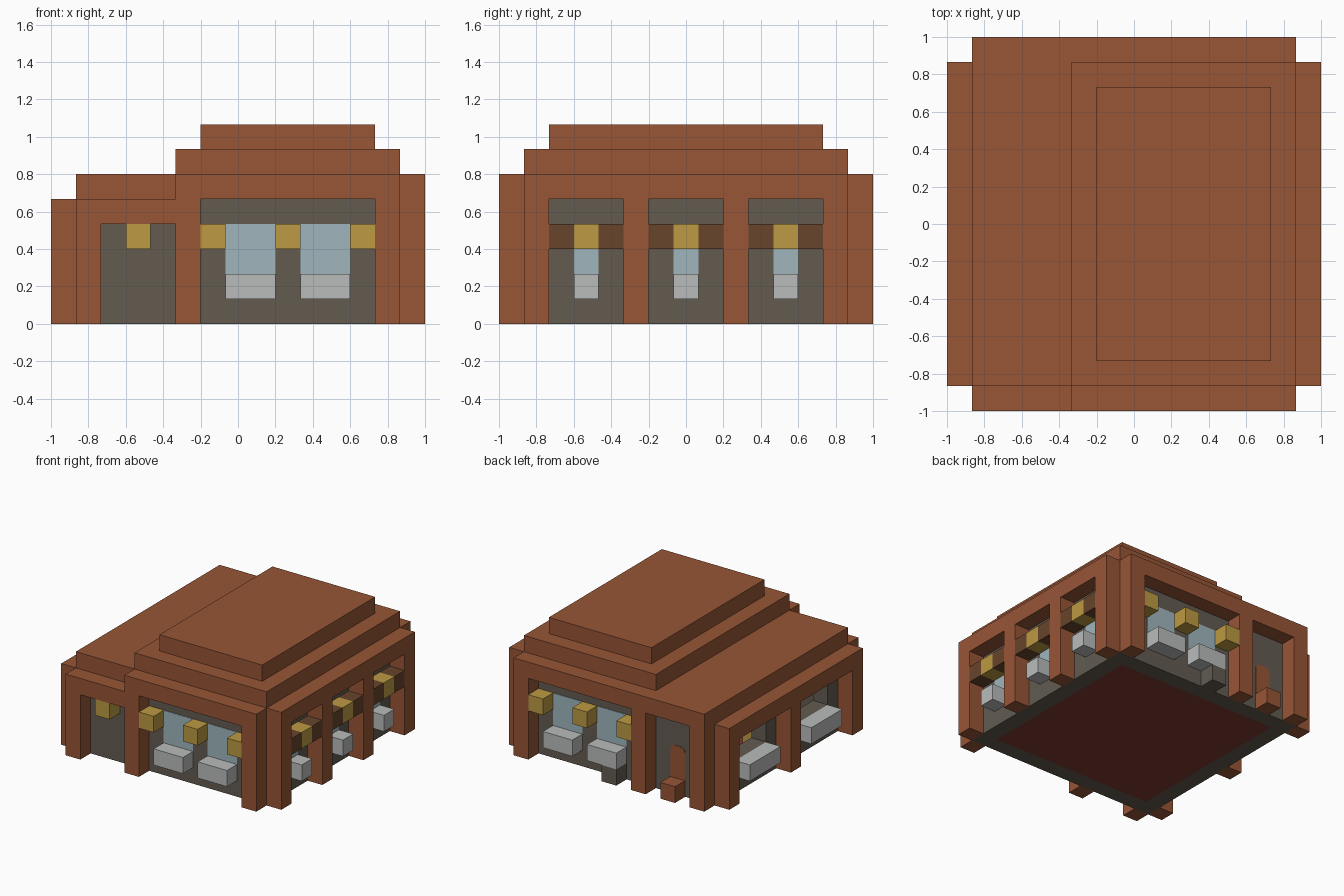
import bpy, bmesh, math
from mathutils import Vector

old = bpy.data.objects.get("Cube")
if old:
    bpy.data.objects.remove(old, do_unlink=True)

U = 2 / 15     # one block of the 15 x 15 layout
T = 0.03       # plate thickness in blocks


def material(name, *rgb):
    m = bpy.data.materials.new(name)
    m.use_nodes = True
    col = (*rgb, 1)
    m.diffuse_color = col
    m.node_tree.nodes["Principled BSDF"].inputs["Base Color"].default_value = col
    return m


brick = material("brick", .31, .092, .037)
stone = material("dark stone", .123, .105, .081)
gold = material("lamp gold", .51, .325, .057)
glass = material("pale glass", .35, .47, .515)
white = material("light grey", .49, .50, .50)
wood = material("dark wood", .136, .058, .024)
red = material("floor red", .205, .042, .030)


def finish(name, bm, mat):
    me = bpy.data.meshes.new(name)
    bm.to_mesh(me)
    bm.free()
    me.materials.append(mat)
    ob = bpy.data.objects.new(name, me)
    bpy.context.collection.objects.link(ob)
    return ob


def blocks(name, mat, *spans):
    """Boxes given as (x0, x1, y0, y1, z0, z1) in block units."""
    bm = bmesh.new()
    for x0, x1, y0, y1, z0, z1 in spans:
        for v in bmesh.ops.create_cube(bm, size=1)["verts"]:
            v.co = Vector((x1 if v.co.x > 0 else x0, y1 if v.co.y > 0 else y0,
                           z1 if v.co.z > 0 else z0)) * U
            v.co -= Vector((1, 1, 0))
    return finish(name, bm, mat)


# Floor and walls, with two open windows on the low side
blocks("floor", red, (2, 13, 2, 13, 0, .2))
blocks("front_wall", stone, (1, 14, 1, 2, 0, 5))
blocks("back_wall", stone, (1, 14, 13, 14, 0, 5))
blocks("tall_side_wall", stone, (13, 14, 2, 13, 0, 5))
blocks("low_side_wall", stone, (1, 2, 2, 13, 0, 2), (1, 2, 2, 13, 4, 5),
       *[(1, 2, a, b, 2, 4) for a, b in ((2, 3), (6, 9), (12, 13))])

# Stepped roof
blocks("roof_base", brick, (1, 14, 1, 14, 5, 6))
blocks("roof_middle", brick, (5, 14, 1, 14, 6, 7))
blocks("roof_top", brick, (6, 13, 2, 13, 7, 8))

# Post and lintel frames on the four sides
blocks("front_frame", brick, (1, 2, 0, 1, 0, 4), (1, 5, 0, 1, 4, 5),
       (5, 6, 0, 1, 0, 5), (13, 14, 0, 1, 0, 5), (5, 14, 0, 1, 5, 6))
blocks("back_frame", brick, (1, 14, 14, 15, 5, 6),
       *[(x, x + 1, 14, 15, 0, 5) for x in (1, 5, 13)])
blocks("tall_side_frame", brick, (14, 15, 1, 14, 5, 6),
       *[(14, 15, y, y + 1, 0, 5) for y in (1, 5, 9, 13)])
blocks("low_side_frame", brick, (0, 1, 1, 14, 4, 5),
       *[(0, 1, y, y + 1, 0, 4) for y in (1, 7, 13)])

# Front and back: lamps, windows and planter boxes
for side, y, yg in (("front", 0, 1 - T), ("back", 14, 14)):
    for x in (6, 9, 12):
        blocks(side + "_lamp", gold, (x, x + 1, y, y + 1, 3, 4))
    for x in (7, 10):
        blocks(side + "_window", glass, (x, x + 2, yg, yg + T, 2, 4))
        blocks(side + "_planter", white, (x, x + 2, y, y + 1, 1, 2))
blocks("entrance_lamp", gold, (3, 4, 0, 1, 3, 4))

# Tall side: awning with lamp, narrow window and planter in each bay
for y in (2, 6, 10):
    blocks("awning", wood, (14, 15, y, y + 1, 3, 4), (14, 15, y + 2, y + 3, 3, 4))
    blocks("side_lamp", gold, (14, 15, y + 1, y + 2, 3, 4))
    blocks("side_window", glass, (14, 14 + T, y + 1, y + 2, 2, 4))
    blocks("side_planter", white, (14, 15, y + 1, y + 2, 1, 2))

# Low side: wide planters under the open windows
for y in (3, 9):
    blocks("wide_planter", white, (0, 1, y, y + 3, 1, 2))

# Back door with rounded top, its step, and a stone block
bm = bmesh.new()
r = .3
outline = [(3, 0), (4, 0)]
for cx, start in ((4 - r, 0), (3 + r, 90)):
    for k in range(4):
        a = math.radians(start + 30 * k)
        outline.append((cx + r * math.cos(a), 3 - r + r * math.sin(a)))
face = bm.faces.new([bm.verts.new((x * U - 1, 14 * U - 1, z * U)) for x, z in outline])
side = bmesh.ops.extrude_face_region(bm, geom=[face])
bmesh.ops.translate(bm, vec=(0, T * U, 0),
                    verts=[g for g in side["geom"] if isinstance(g, bmesh.types.BMVert)])
bmesh.ops.recalc_face_normals(bm, faces=bm.faces)
finish("back_door", bm, brick)
blocks("back_step", brick, (3, 4, 14, 15, 0, 1))
blocks("back_stone_block", stone, (7, 8, 14, 15, 0, 1))

# Block inside, seen through the open window
blocks("inside_lamp", gold, (3, 4, 6, 7, .2, 1.2))
